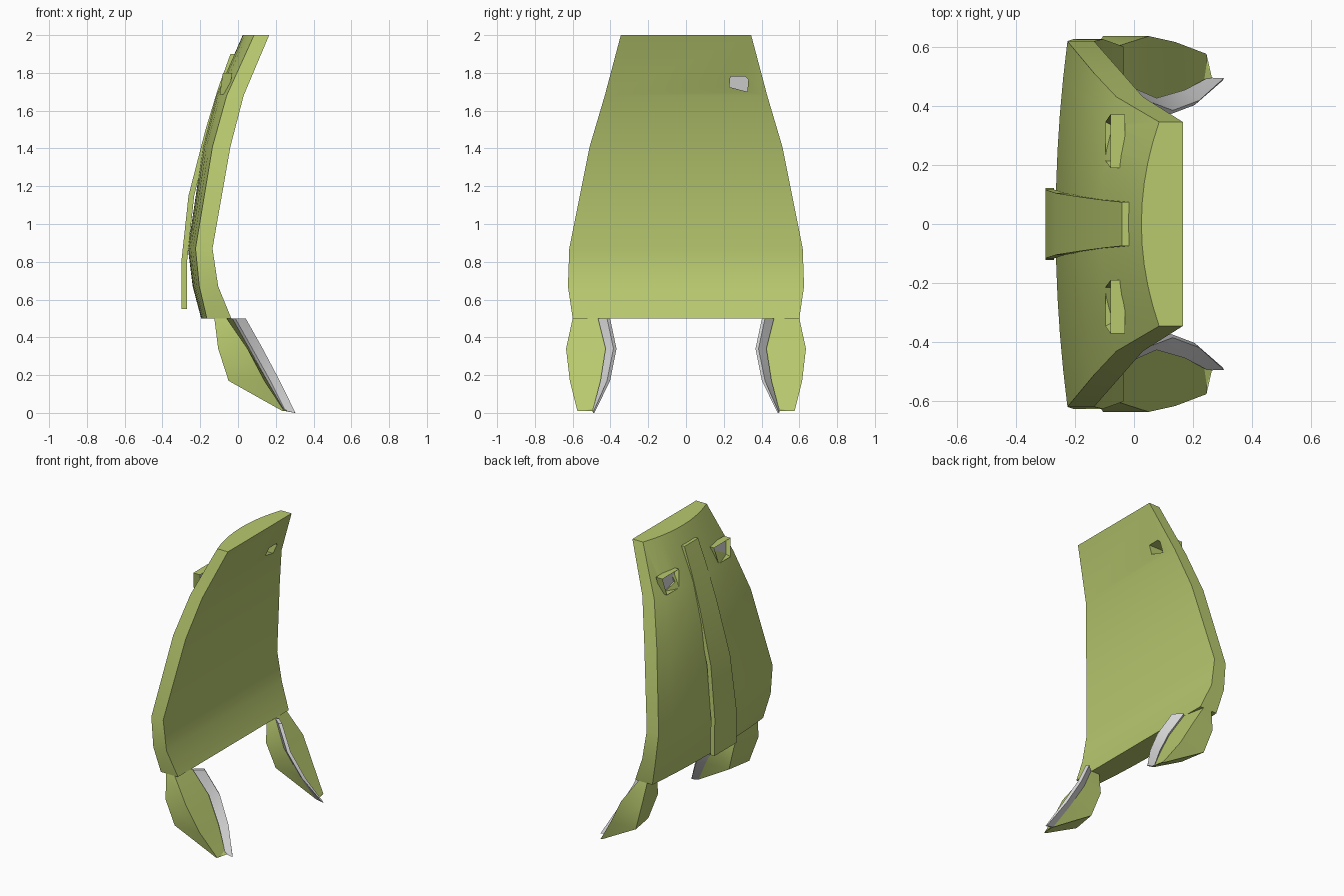
import bpy, bmesh, math
from mathutils import Vector

if "Cube" in bpy.data.objects:
    bpy.data.objects.remove(bpy.data.objects["Cube"])


def material(name, rgb):
    m = bpy.data.materials.new(name)
    m.diffuse_color = (*rgb, 1)
    m.use_nodes = True
    m.node_tree.nodes["Principled BSDF"].inputs["Base Color"].default_value = m.diffuse_color
    return m


GREEN = material("olive green", (0.48, 0.585, 0.158))
GREY = material("light grey", (0.70, 0.70, 0.70))


def finish(name, bm, mats, angle=30):
    bmesh.ops.recalc_face_normals(bm, faces=bm.faces)
    me = bpy.data.meshes.new(name)
    bm.to_mesh(me)
    bm.free()
    for m in mats:
        me.materials.append(m)
    ob = bpy.data.objects.new(name, me)
    bpy.context.collection.objects.link(ob)
    smooth(me, angle)
    return ob


def smooth(me, angle=30):
    me.shade_smooth()
    me.set_sharp_from_angle(angle=math.radians(angle))


def loft(rings):
    """Skin closed cross-sections of equal size and cap both ends."""
    bm = bmesh.new()
    rows = [[bm.verts.new(p) for p in r] for r in rings]
    n = len(rows[0])
    for a, b in zip(rows, rows[1:]):
        for i in range(n):
            j = (i + 1) % n
            bm.faces.new((a[i], a[j], b[j], b[i]))
    bm.faces.new(rows[0])
    bm.faces.new(rows[-1])
    return bm


# Curved back panel: z, half width, inner x, outer edge x, bulge
panel_rows = [
    (0.50, 0.600, -0.035, -0.165, 0.03),
    (0.67, 0.625, -0.105, -0.205, 0.035),
    (0.87, 0.618, -0.135, -0.225, 0.04),
    (1.41, 0.510, -0.040, -0.135, 0.05),
    (1.68, 0.430, 0.030, -0.060, 0.055),
    (2.00, 0.345, 0.165, 0.085, 0.06),
]
SEG = 10
rings = []
for z, w, xi, xo, b in panel_rows:
    ring = [(xi, -w, z), (xi, w, z)]
    for i in range(SEG + 1):
        t = 1 - 2 * i / SEG
        ring.append((xo - b * (1 - t * t), w * t, z))
    rings.append(ring)
panel = finish("back_panel", loft(rings), [GREEN])

# Small window through one side of the panel
hole = [(0.23, 1.725), (0.235, 1.78), (0.315, 1.78), (0.33, 1.765), (0.325, 1.70)]
cutter = finish("window_cutter",
                loft([[(x, y, z) for y, z in hole] for x in (-0.2, 0.2)]), [GREEN])
mod = panel.modifiers.new("window", 'BOOLEAN')
mod.operation = 'DIFFERENCE'
mod.solver = 'EXACT'
mod.object = cutter
dg = bpy.context.evaluated_depsgraph_get()
cut_mesh = bpy.data.meshes.new_from_object(panel.evaluated_get(dg))
panel.modifiers.clear()
panel.data = cut_mesh
smooth(cut_mesh)
bpy.data.objects.remove(cutter)

# Spine strip hanging down the outside: z, half width, outer x
strip_rows = [
    (0.55, 0.122, -0.300), (0.80, 0.116, -0.300), (1.15, 0.104, -0.262),
    (1.50, 0.090, -0.172), (1.72, 0.081, -0.105), (1.90, 0.074, -0.040),
]
finish("spine_strip", loft([
    [(x, -w, z), (x, w, z), (x + 0.03, w, z), (x + 0.03, -w, z)]
    for z, w, x in strip_rows]), [GREEN])

# Leg flaps: z, outer y, inner y, back x, front x (outer), front x (inner)
leg_rows = [
    (0.50, 0.600, 0.450, -0.125, -0.060, -0.030),
    (0.34, 0.635, 0.410, -0.105, 0.050, 0.060),
    (0.17, 0.615, 0.437, -0.050, 0.140, 0.155),
    (0.01, 0.575, 0.487, 0.235, 0.245, 0.247),
]
# Blade inner edges: z, front y, front x
blade_tips = [(0.50, 0.402, 0.025), (0.34, 0.368, 0.115),
              (0.17, 0.402, 0.205), (0.0, 0.485, 0.300)]

for s, side in ((1, "left"), (-1, "right")):
    finish(f"leg_flap_{side}", loft([
        [(xb, s * yo, z), (xo, s * yo, z), (xi, s * yi, z), (xb + 0.03, s * yi, z)]
        for z, yo, yi, xb, xo, xi in leg_rows]), [GREEN])

    # Grey blade along the inner edge of each flap
    rings = []
    for (z, yo, yi, xb, xo, xi), (tz, ty, tx) in zip(leg_rows, blade_tips):
        a, b = Vector((xi, yi, z)), Vector((tx, ty, tz))
        n = Vector((0.016, 0.016, 0)) if z > 0.1 else Vector((0.004, 0.008, 0))
        ring = (a, b, b + n, a + n)
        rings.append([(p.x, s * p.y, p.z) for p in ring])
    finish(f"leg_blade_{side}", loft(rings), [GREY])

    # Hooded clip with a recessed grey opening
    c = s * 0.28
    bm = loft([
        [(-0.097, c - 0.065, 1.685), (-0.097, c + 0.065, 1.685),
         (-0.050, c + 0.065, 1.685), (-0.050, c - 0.065, 1.685)],
        [(-0.080, c - 0.090, 1.80), (-0.080, c + 0.090, 1.80),
         (-0.030, c + 0.090, 1.80), (-0.030, c - 0.090, 1.80)]])
    bmesh.ops.recalc_face_normals(bm, faces=bm.faces)
    front = min(bm.faces, key=lambda f: f.calc_center_median().x)
    bmesh.ops.inset_individual(bm, faces=[front], thickness=0.022)
    bmesh.ops.translate(bm, verts=front.verts, vec=(0.025, 0, 0))
    front.material_index = 1
    # the clip's back is grey where it closes the window
    rear = max(bm.faces, key=lambda f: f.calc_center_median().x)
    rear.material_index = 1
    finish(f"clip_{side}", bm, [GREEN, GREY])
